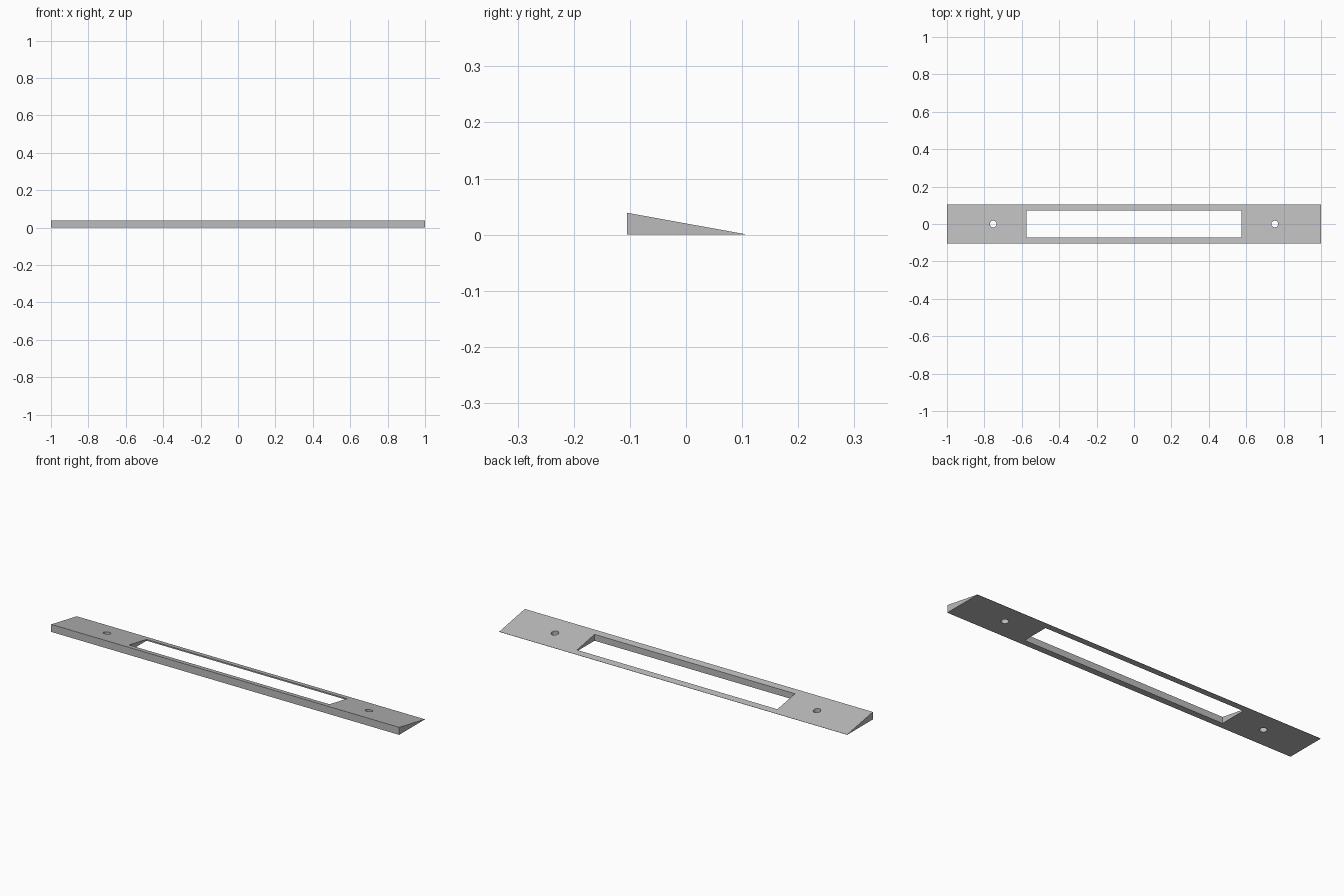
import bpy
import bmesh

cube = bpy.data.objects.get("Cube")
if cube:
    bpy.data.objects.remove(cube, do_unlink=True)

HALF_LENGTH, HALF_DEPTH = 1.0, 0.105
FRONT_HEIGHT, BACK_HEIGHT = 0.039, 0.001
SLOT_X, SLOT_Y = 0.576, 0.072
HOLE_X, HOLE_RADIUS = 0.753, 0.018

grey = bpy.data.materials.new("plain grey")
grey.use_nodes = True
colour = (0.5, 0.5, 0.5, 1)
grey.diffuse_color = colour
grey.node_tree.nodes["Principled BSDF"].inputs["Base Color"].default_value = colour


def make_object(name, bm):
    bmesh.ops.recalc_face_normals(bm, faces=bm.faces)
    mesh = bpy.data.meshes.new(name)
    bm.to_mesh(mesh)
    bm.free()
    mesh.materials.append(grey)
    obj = bpy.data.objects.new(name, mesh)
    bpy.context.collection.objects.link(obj)
    return obj


# Wedge body: a side profile extruded along the length
bm = bmesh.new()
profile = [(-HALF_DEPTH, 0), (HALF_DEPTH, 0),
           (HALF_DEPTH, BACK_HEIGHT), (-HALF_DEPTH, FRONT_HEIGHT)]
face = bm.faces.new([bm.verts.new((-HALF_LENGTH, y, z)) for y, z in profile])
sweep = bmesh.ops.extrude_face_region(bm, geom=[face])
ends = [v for v in sweep["geom"] if isinstance(v, bmesh.types.BMVert)]
bmesh.ops.translate(bm, verts=ends, vec=(2 * HALF_LENGTH, 0, 0))
wedge = make_object("wedge_frame", bm)

# Cutter for the long slot
cutters = []
bm = bmesh.new()
bmesh.ops.create_cube(bm, size=2)
bmesh.ops.scale(bm, verts=bm.verts, vec=(SLOT_X, SLOT_Y, 0.2))
cutters.append(make_object("slot_cutter", bm))

# Cutters for the two screw holes
for side, x in (("left", HOLE_X), ("right", -HOLE_X)):
    bm = bmesh.new()
    bmesh.ops.create_cone(bm, cap_ends=True, segments=32, radius1=HOLE_RADIUS,
                          radius2=HOLE_RADIUS, depth=0.4)
    bmesh.ops.translate(bm, verts=bm.verts, vec=(x, 0, 0))
    cutters.append(make_object(side + "_hole_cutter", bm))

# Cut the openings, then drop the cutters
bpy.context.view_layer.objects.active = wedge
for cutter in cutters:
    cut = wedge.modifiers.new(cutter.name, "BOOLEAN")
    cut.operation = "DIFFERENCE"
    cut.solver = "EXACT"
    cut.object = cutter
    cutter.hide_render = True
    bpy.ops.object.modifier_apply(modifier=cut.name)
    bpy.data.objects.remove(cutter, do_unlink=True)

# Smooth hole walls with crisp edges elsewhere
wedge.select_set(True)
bpy.ops.object.shade_smooth_by_angle(angle=0.5)
